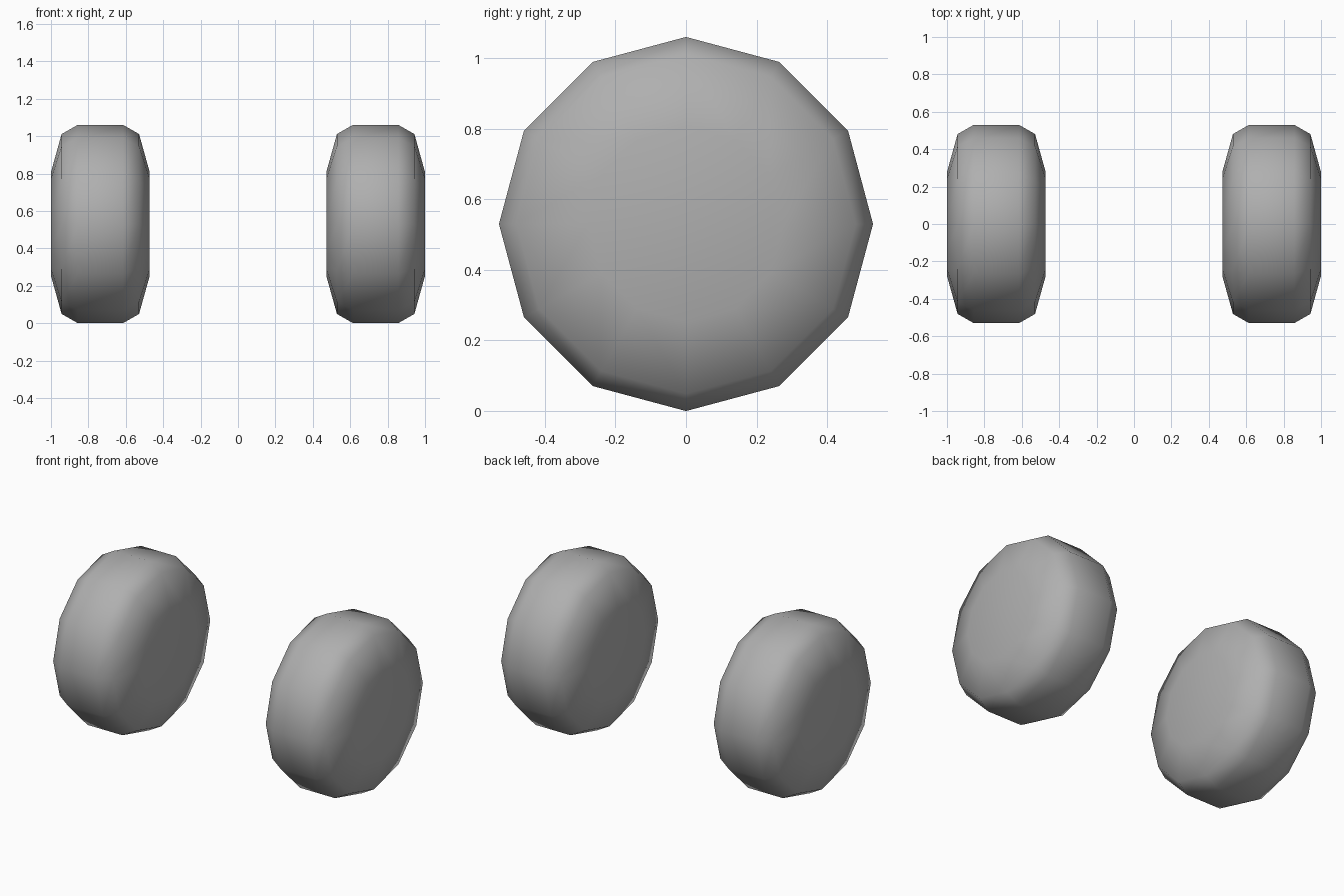
import bpy, bmesh, math

if "Cube" in bpy.data.objects:
    bpy.data.objects.remove(bpy.data.objects["Cube"])

SIDES = 12
CENTRE_X, CENTRE_Z = 0.736, 0.53
# Tyre profile: (offset along axle, radius)
PROFILE = [(-0.264, 0.277), (-0.207, 0.481), (-0.121, 0.53),
           (0.121, 0.53), (0.207, 0.481), (0.264, 0.277)]

# Dark grey rubber
rubber = bpy.data.materials.new("rubber")
rubber.diffuse_color = (0.43, 0.43, 0.43, 1)
rubber.use_nodes = True
rubber.node_tree.nodes["Principled BSDF"].inputs["Base Color"].default_value = rubber.diffuse_color


def wheel(name, x):
    bm = bmesh.new()
    rings = []
    for dx, r in PROFILE:
        ring = []
        for i in range(SIDES):
            a = 2 * math.pi * i / SIDES
            ring.append(bm.verts.new((dx, r * math.sin(a), r * math.cos(a))))
        rings.append(ring)
    # Tread and sidewalls
    for a, b in zip(rings, rings[1:]):
        for i in range(SIDES):
            j = (i + 1) % SIDES
            bm.faces.new((a[i], a[j], b[j], b[i]))
    # Flat hub discs
    bm.faces.new(rings[0])
    bm.faces.new(rings[-1])
    bmesh.ops.recalc_face_normals(bm, faces=bm.faces[:])
    for f in bm.faces:
        f.smooth = True
    mesh = bpy.data.meshes.new(name)
    bm.to_mesh(mesh)
    bm.free()
    mesh.materials.append(rubber)
    obj = bpy.data.objects.new(name, mesh)
    obj.location = (x, 0, CENTRE_Z)
    bpy.context.collection.objects.link(obj)


# Pair of wheels
wheel("left_wheel", -CENTRE_X)
wheel("right_wheel", CENTRE_X)
